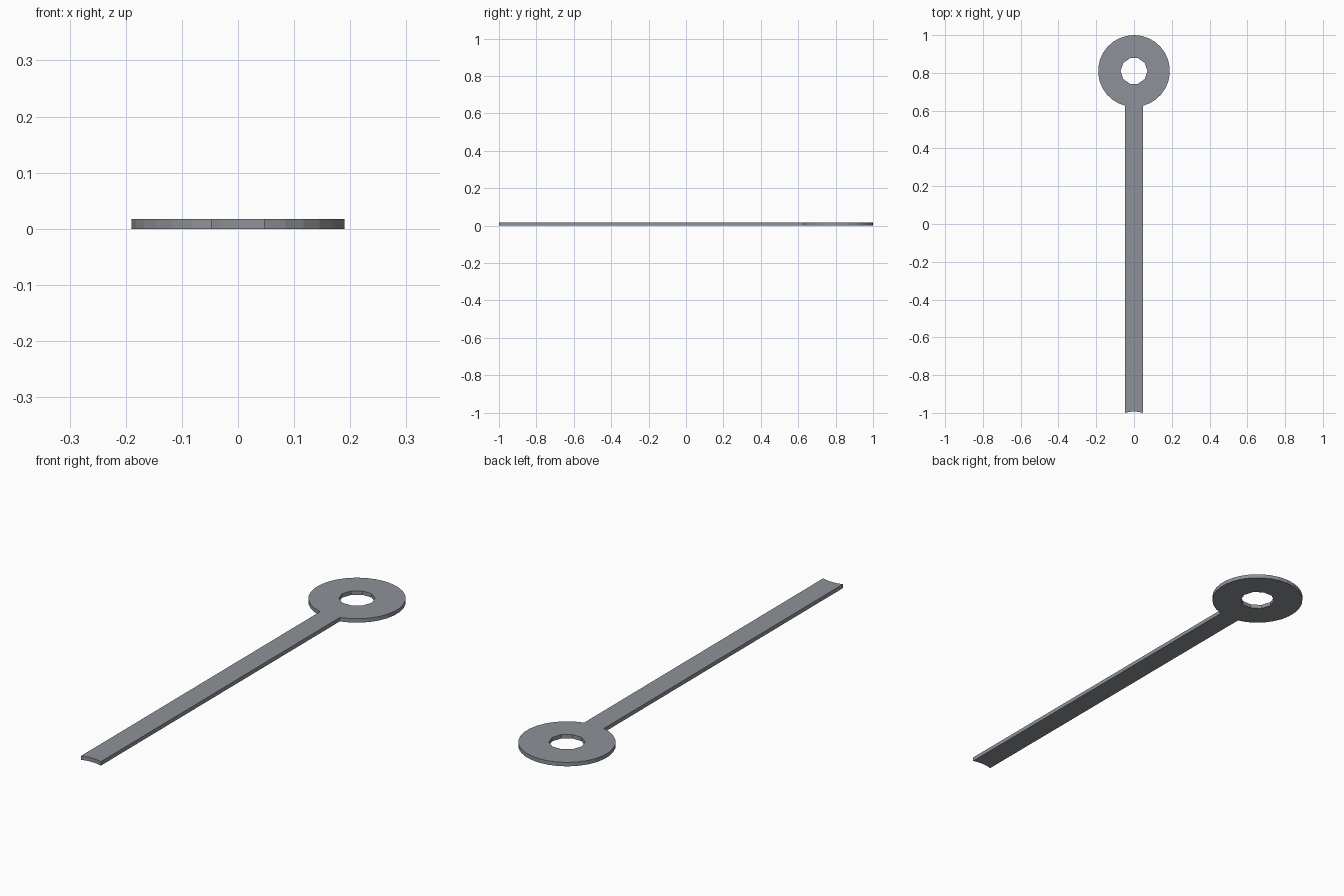
import bpy, bmesh, math

if "Cube" in bpy.data.objects:
    bpy.data.objects.remove(bpy.data.objects["Cube"])

THICK = 0.017
CY, R_OUT, R_HOLE = 0.81, 0.19, 0.071
HALF_W = 0.047


def arc(cx, cy, r, a0, a1, n):
    """n + 1 points along an arc, both ends included."""
    return [(cx + r * math.cos(a0 + (a1 - a0) * i / n),
             cy + r * math.sin(a0 + (a1 - a0) * i / n)) for i in range(n + 1)]


def add_loop(bm, pts):
    vs = [bm.verts.new((x, y, 0)) for x, y in pts]
    return [bm.edges.new((vs[i], vs[(i + 1) % len(vs)])) for i in range(len(vs))]


# Outline: round eye running into the straight shank
gap = math.asin(HALF_W / R_OUT)
outline = arc(0, CY, R_OUT, -math.pi / 2 + gap, 1.5 * math.pi - gap, 28)

# Shallow concave notch across the free end
depth = 0.007
r_end = (HALF_W ** 2 + depth ** 2) / (2 * depth)
half = math.asin(HALF_W / r_end)
outline += arc(0, -1 + depth - r_end, r_end, math.pi / 2 + half, math.pi / 2 - half, 5)

# Ten-sided hole in the eye
hole = arc(0, CY, R_HOLE, 0, 2 * math.pi, 10)[:-1]

# Fill the flat profile and give it thickness
bm = bmesh.new()
edges = add_loop(bm, outline) + add_loop(bm, hole)
bmesh.ops.triangle_fill(bm, edges=edges, use_beauty=True)
res = bmesh.ops.extrude_face_region(bm, geom=bm.faces[:], use_keep_orig=True)
top = [g for g in res["geom"] if isinstance(g, bmesh.types.BMVert)]
bmesh.ops.translate(bm, verts=top, vec=(0, 0, THICK))
bmesh.ops.recalc_face_normals(bm, faces=bm.faces[:])

mesh = bpy.data.meshes.new("eye_bar")
bm.to_mesh(mesh)
bm.free()

# Dark steel colour
steel = bpy.data.materials.new("dark_steel")
steel.diffuse_color = (0.27, 0.29, 0.32, 1)
steel.use_nodes = True
steel.node_tree.nodes["Principled BSDF"].inputs["Base Color"].default_value = steel.diffuse_color
mesh.materials.append(steel)
bpy.context.collection.objects.link(bpy.data.objects.new("eye_bar", mesh))
